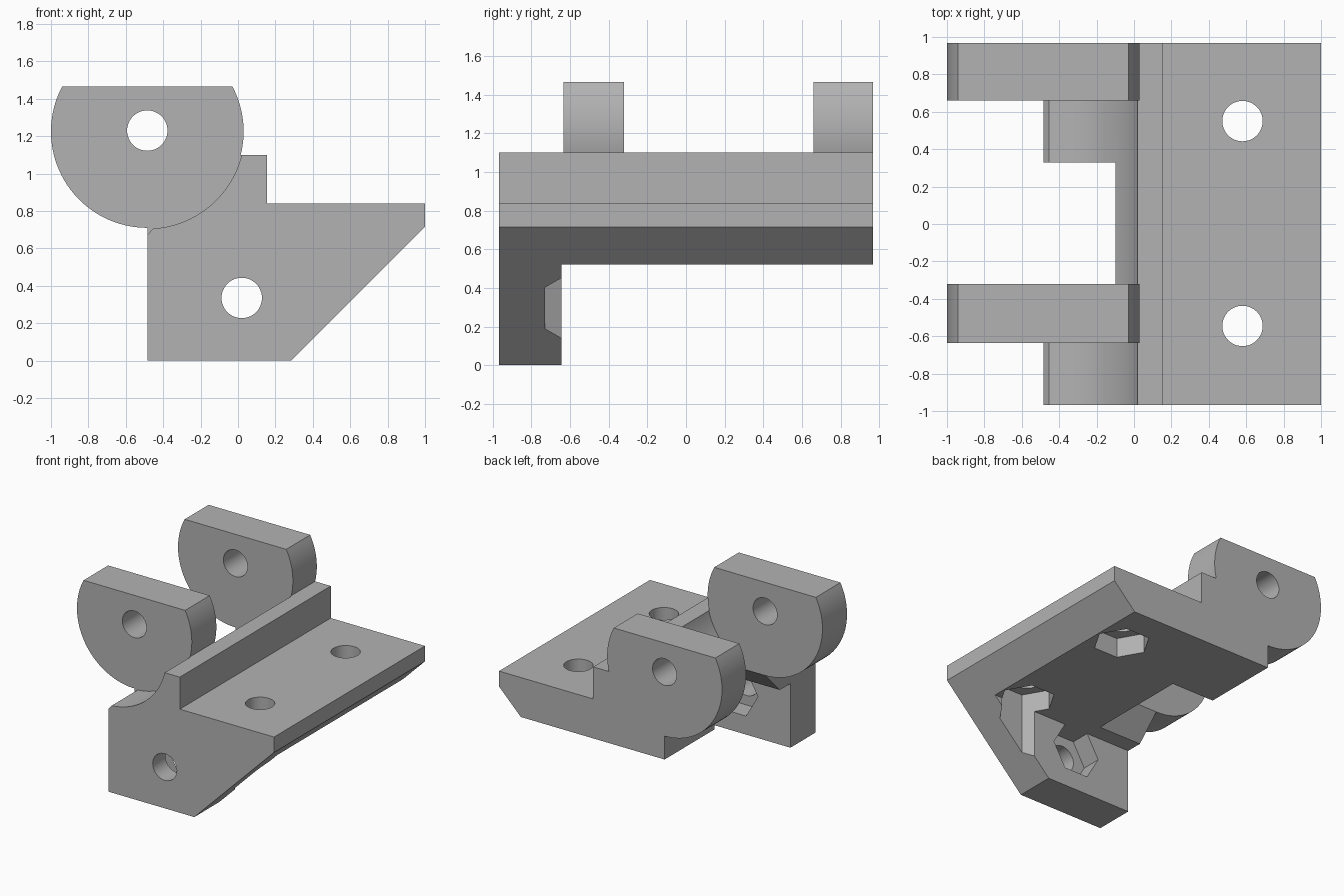
import bpy, bmesh, math

cube = bpy.data.objects.get("Cube")
if cube:
    bpy.data.objects.remove(cube, do_unlink=True)

grey = bpy.data.materials.new("plain grey")
grey.use_nodes = True
GREY = (0.45, 0.45, 0.45, 1)
grey.diffuse_color = GREY
grey.node_tree.nodes["Principled BSDF"].inputs["Base Color"].default_value = GREY

PLACE = {
    "x": lambda u, v, t: (t, u, v),
    "y": lambda u, v, t: (u, t, v),
    "z": lambda u, v, t: (u, v, t),
}


def prism(name, points, axis, start, end):
    """Extrude a flat profile along an axis."""
    bm = bmesh.new()
    low, high = [[bm.verts.new(PLACE[axis](u, v, t)) for u, v in points] for t in (start, end)]
    bm.faces.new(low)
    bm.faces.new(high)
    n = len(points)
    for i in range(n):
        j = (i + 1) % n
        bm.faces.new((low[i], low[j], high[j], high[i]))
    bmesh.ops.recalc_face_normals(bm, faces=bm.faces)
    mesh = bpy.data.meshes.new(name)
    bm.to_mesh(mesh)
    bm.free()
    mesh.materials.append(grey)
    ob = bpy.data.objects.new(name, mesh)
    bpy.context.collection.objects.link(ob)
    return ob


def ring(u, v, radius, sides):
    return [(u + radius * math.cos(math.tau * i / sides),
             v + radius * math.sin(math.tau * i / sides)) for i in range(sides)]


def combine(target, tool, operation):
    """Apply a boolean and drop the tool."""
    mod = target.modifiers.new(operation, "BOOLEAN")
    mod.operation = operation
    mod.solver = "EXACT"
    mod.object = tool
    with bpy.context.temp_override(object=target, active_object=target):
        bpy.ops.object.modifier_apply(modifier=mod.name)
    bpy.data.objects.remove(tool, do_unlink=True)


def cut(points, axis, start, end):
    combine(bracket, prism("cutter", points, axis, start, end), "DIFFERENCE")


HALF = 0.967            # half depth of the bracket
LEG_BACK = -0.645       # rear face of the front leg
PLATE_LOW = 0.52        # underside of the plate
PIVOT = (-0.485, 1.225)
SCREW, NUT = 0.108, 0.2136
LUGS = ((-0.635, -0.32), (0.66, HALF))

# Body: leg, sloping edge, plate and rib in one side profile
bracket = prism("hinge_bracket", [
    (-0.485, 0), (0.285, 0), (1, 0.715), (1, 0.84),
    (0.155, 0.84), (0.155, 1.1), (-0.485, 1.1)], "y", -HALF, HALF)

# Clear the space under the plate behind the leg
cut([(LEG_BACK, -0.1), (1.1, -0.1), (1.1, PLATE_LOW), (LEG_BACK, PLATE_LOW)], "x", -1.2, 1.2)

# Round saddles between the lugs, with a bevelled front lip
for start, end in ((-1.1, LUGS[0][0]), (LUGS[0][1], LUGS[1][0])):
    cut(ring(*PIVOT, 0.52, 96), "y", start, end)
    cut([(-0.515, 0.635), (-0.455, 0.706), (-0.515, 0.8)], "y", start, end)

# Middle notch with one sloped end
cut([(-0.51, 0.52), (-0.51, 0.4), (0.33, 0.4), (0.33, 1.3), (-0.32, 1.3), (-0.32, 0.71)],
    "x", -0.7, -0.1)

# Flat-topped round lugs
flat = math.asin(0.24 / 0.515)
sweep = math.pi + 2 * flat
arc = [math.pi - flat + sweep * i / 72 for i in range(73)]
lug_profile = [(PIVOT[0] + 0.515 * math.cos(a), PIVOT[1] + 0.515 * math.sin(a)) for a in arc]
for start, end in LUGS:
    combine(bracket, prism("lug", lug_profile, "y", start, end), "UNION")

# Pivot hole through both lugs
cut(ring(PIVOT[0], 1.23, SCREW, 48), "y", -1.2, 1.2)

# Leg screw hole and its nut pocket
cut(ring(0.02, 0.335, SCREW, 48), "y", -1.2, -0.5)
cut(ring(0.02, 0.335, NUT, 6), "y", -0.805, -0.6)

# Plate screw holes and their nut pockets
for y in (-0.545, 0.55):
    cut(ring(0.58, y, NUT, 6), "z", -0.1, 0.68)
    cut(ring(0.58, y, SCREW, 48), "z", 0.3, 1)

# Smooth curved walls, keep edges sharp
for ob in bpy.context.selected_objects:
    ob.select_set(False)
bracket.select_set(True)
bpy.context.view_layer.objects.active = bracket
bpy.ops.object.shade_smooth_by_angle(angle=math.radians(25))
